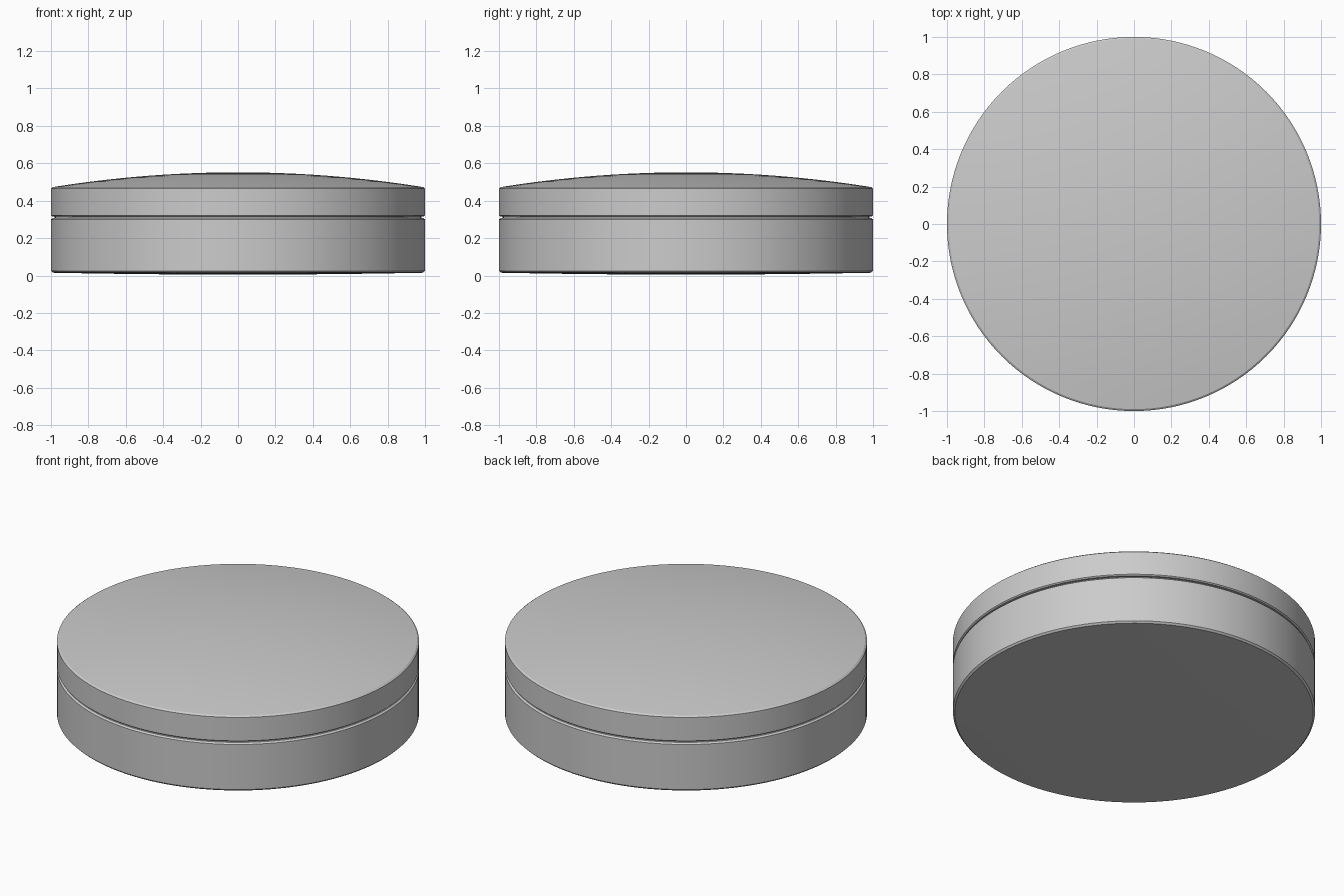
import bpy, bmesh, math

if "Cube" in bpy.data.objects:
    bpy.data.objects.remove(bpy.data.objects["Cube"])

SIDES = 128
GREY = (0.6, 0.6, 0.6, 1.0)

grey = bpy.data.materials.new("plain grey")
grey.use_nodes = True
grey.diffuse_color = GREY
grey.node_tree.nodes["Principled BSDF"].inputs["Base Color"].default_value = GREY


def lathe(name, profile):
    """Spin an (r, z) profile, listed from bottom to top, around z."""
    bm = bmesh.new()
    verts = [bm.verts.new((r, 0, z)) for r, z in profile]
    edges = [bm.edges.new(pair) for pair in zip(verts, verts[1:])]
    bmesh.ops.spin(bm, geom=verts + edges, cent=(0, 0, 0), axis=(0, 0, 1),
                   angle=math.tau, steps=SIDES, use_duplicate=False)
    bmesh.ops.remove_doubles(bm, verts=bm.verts, dist=0.0001)
    bmesh.ops.recalc_face_normals(bm, faces=bm.faces)
    mesh = bpy.data.meshes.new(name)
    bm.to_mesh(mesh)
    bm.free()
    mesh.materials.append(grey)
    obj = bpy.data.objects.new(name, mesh)
    bpy.context.collection.objects.link(obj)
    bpy.ops.object.select_all(action="DESELECT")
    obj.select_set(True)
    bpy.context.view_layer.objects.active = obj
    bpy.ops.object.shade_smooth_by_angle(angle=math.radians(30))
    return obj


def dome(radius, rim_z, centre_z, rings=10):
    """Shallow curve from the centre out to the rim."""
    steps = [i / rings for i in range(rings + 1)]
    return [(radius * t, centre_z + (rim_z - centre_z) * t * t) for t in steps]


# Base body: slightly bulged underside, bevelled rims
lathe("base_body", dome(0.99, 0.015, 0.005) +
      [(1.0, 0.025), (1.0, 0.3), (0.99, 0.308), (0, 0.308)])

# Recessed neck seen in the seam between base and lid
lathe("seam_neck", [(0, 0.3), (0.98, 0.3), (0.98, 0.325), (0, 0.325)])

# Lid: bevelled rims and a shallow domed top
lathe("domed_lid", [(0, 0.316), (0.993, 0.316), (1.0, 0.322), (1.0, 0.465)] +
      dome(0.99, 0.473, 0.552)[::-1])
